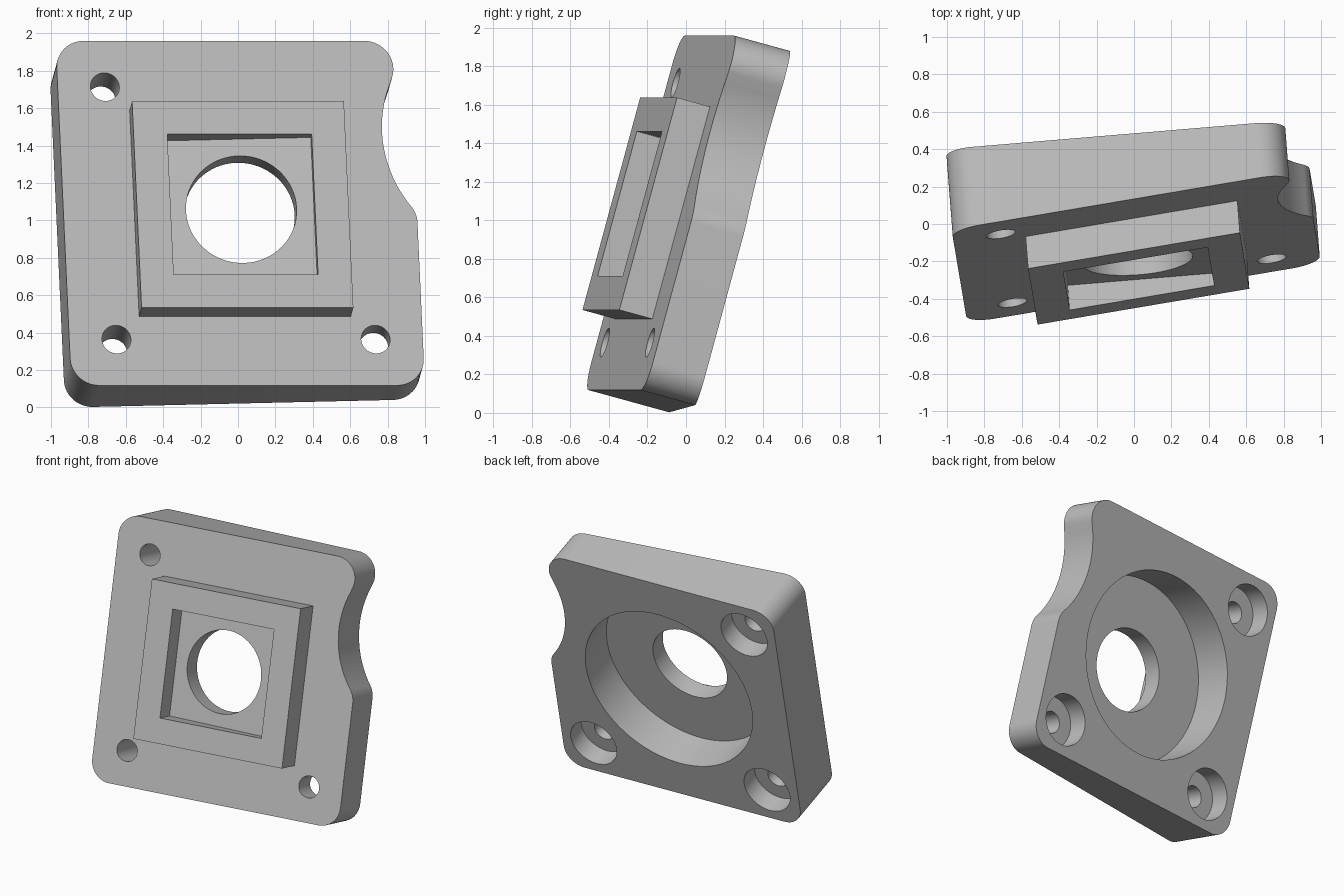
import bpy, bmesh
from math import radians, tan, cos, sin
from mathutils import Matrix

cube = bpy.data.objects.get("Cube")
if cube:
    bpy.data.objects.remove(cube, do_unlink=True)

HALF, RADIUS = 0.955, 0.15         # plate half width, corner rounding
BACK = -0.365                      # height of the flat back in plate space
SLOPE = tan(radians(5))            # the front leans against the back
BOSS_HEIGHT, POCKET_FLOOR = 0.178, 0.075

grey = bpy.data.materials.new("plain_grey")
grey.use_nodes = True
grey.diffuse_color = (0.5, 0.5, 0.5, 1)
bsdf = next(n for n in grey.node_tree.nodes if n.type == 'BSDF_PRINCIPLED')
bsdf.inputs["Base Color"].default_value = grey.diffuse_color
bsdf.inputs["Roughness"].default_value = 0.6


def arc(cx, cy, r, start, end, steps=16):
    angles = [radians(start + (end - start) * i / steps) for i in range(steps + 1)]
    return [(cx + r * cos(a), cy + r * sin(a)) for a in angles]


def circle(cx, cy, r, steps=64):
    return arc(cx, cy, r, 0, 360, steps)[:-1]


def square(h):
    return [(-h, -h), (h, -h), (h, h), (-h, h)]


def prism(name, outline, low, high, slope=0):
    """Extrude an outline from low to a top that may lean across x."""
    bm = bmesh.new()
    bottom = [bm.verts.new((x, y, low)) for x, y in outline]
    top = [bm.verts.new((x, y, high - slope * x)) for x, y in outline]
    bm.faces.new(bottom[::-1])
    bm.faces.new(top)
    n = len(outline)
    for i in range(n):
        j = (i + 1) % n
        bm.faces.new((bottom[i], bottom[j], top[j], top[i]))
    mesh = bpy.data.meshes.new(name)
    bm.to_mesh(mesh)
    bm.free()
    mesh.materials.append(grey)
    obj = bpy.data.objects.new(name, mesh)
    bpy.context.collection.objects.link(obj)
    return obj


def combine(target, tool, operation):
    """Apply a boolean and remove the tool."""
    tool.hide_render = True
    mod = target.modifiers.new(tool.name, 'BOOLEAN')
    mod.operation, mod.object, mod.solver = operation, tool, 'EXACT'
    bpy.context.view_layer.objects.active = target
    bpy.ops.object.modifier_apply(modifier=mod.name)
    bpy.data.objects.remove(tool, do_unlink=True)


# Plate outline: rounded square with a scooped notch on its left side
c = HALF - RADIUS
outline = (arc(-c, c, RADIUS, 90, 180) + arc(-c, -c, RADIUS, 180, 270)
           + arc(c, -c, RADIUS, 270, 360)
           + arc(c, -0.052, RADIUS, 0, 37.2)
           + arc(1.466, 0.45, 0.68, 217.2, 154.8, 32)[1:-1]
           + arc(0.713, c, RADIUS, -25.2, 90))
plate = prism("mounting_plate", outline, BACK, 0, SLOPE)

# Raised square boss, parallel to the leaning front
combine(plate, prism("boss", square(0.572), -0.2, BOSS_HEIGHT, SLOPE), 'UNION')

# Square pocket, round bore in the back and central through hole
combine(plate, prism("pocket", square(0.39), POCKET_FLOOR, 0.6), 'DIFFERENCE')
combine(plate, prism("bore", circle(0, 0, 0.67, 96), -0.8, BACK + 0.3), 'DIFFERENCE')
combine(plate, prism("centre_hole", circle(0, 0, 0.297), -0.7, 0.5), 'DIFFERENCE')

# Counterbored screw holes at three corners
for x, y in ((-0.7, 0.7), (-0.7, -0.7), (0.7, -0.7)):
    combine(plate, prism("screw_hole", circle(x, y, 0.078, 48), -0.7, 0.5), 'DIFFERENCE')
    combine(plate, prism("counterbore", circle(x, y, 0.185, 48), -0.8, BACK + 0.15), 'DIFFERENCE')

# Stand the plate up, leaning back and turned slightly
plate.matrix_world = (Matrix.Translation((0.012, -0.121, 1.039))
                      @ Matrix.Rotation(radians(9.6), 4, 'Z')
                      @ Matrix.Rotation(radians(74.6), 4, 'X')
                      @ Matrix.Rotation(radians(-5), 4, 'Y'))
bpy.ops.object.select_all(action='DESELECT')
plate.select_set(True)
bpy.context.view_layer.objects.active = plate
bpy.ops.object.shade_smooth_by_angle(angle=radians(30))
